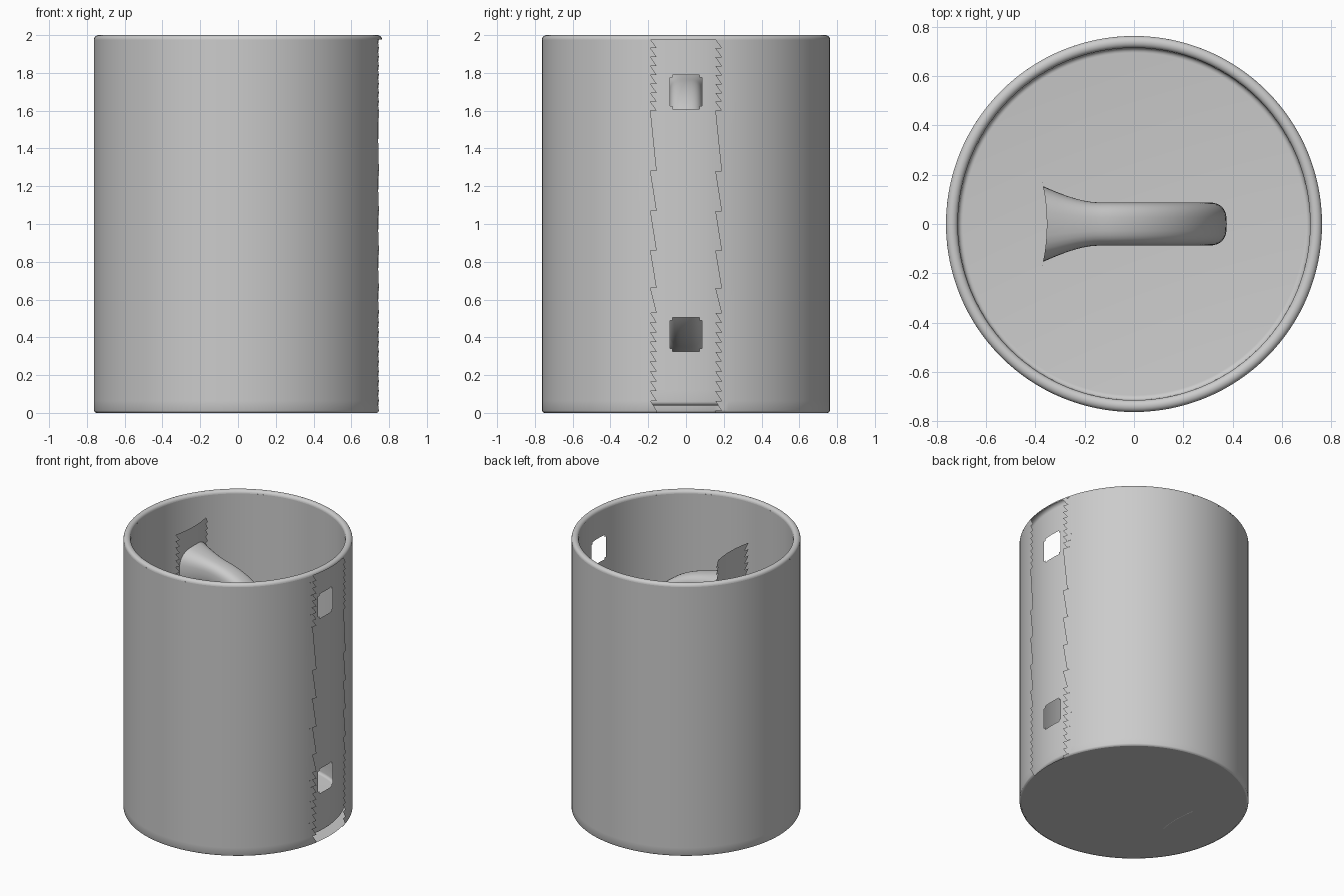
import bpy, bmesh
from math import sin, cos, asin, pi, sqrt, copysign, hypot

if "Cube" in bpy.data.objects:
    bpy.data.objects.remove(bpy.data.objects["Cube"])

R, RI = 0.762, 0.714        # outer and inner radius
SHIFT = -1.115              # how far the handle piece sits inward
HOLES = (0.415, 1.70)       # heights of the handle roots


def make(name, grids, smooth=40, kill=None):
    """Turn grids of points (rows of columns) into one welded mesh object."""
    bm = bmesh.new()
    for rows in grids:
        vs = [[bm.verts.new(p) for p in row] for row in rows]
        for a, b in zip(vs, vs[1:]):
            for i in range(len(a) - 1):
                bm.faces.new((a[i], a[i + 1], b[i + 1], b[i]))
    bmesh.ops.remove_doubles(bm, verts=bm.verts, dist=0.00005)
    if kill:
        dead = [f for f in bm.faces if kill(f.calc_center_median())]
        bmesh.ops.delete(bm, geom=dead, context='FACES')
    me = bpy.data.meshes.new(name)
    bm.to_mesh(me)
    bm.free()
    ob = bpy.data.objects.new(name, me)
    bpy.context.collection.objects.link(ob)
    bpy.ops.object.select_all(action='DESELECT')
    ob.select_set(True)
    bpy.context.view_layer.objects.active = ob
    bpy.ops.object.shade_smooth_by_angle(angle=smooth * pi / 180)
    return ob


def span(a, b, n):
    return [a + (b - a) * i / n for i in range(n + 1)]


def ring(r, z, angles, dx=0):
    return [(r * cos(a) + dx, r * sin(a), z) for a in angles]


def lathe(profile, angles):
    return [ring(r, z, angles) for r, z in profile]


# Saw-tooth heights of the torn strip, from top to bottom
TOP = 1.978
zs = span(TOP, 1.6, 8) + [1.28, 1.07, 0.86, 0.66] + span(0.53, 0.012, 10)
WIDE, NARROW = asin(0.188 / R), asin(0.155 / R)
body_cols = span(0.3, 2 * pi - 0.3, 100)
strip_cols = span(-0.19, 0.19, 8)


def wall_band(z0, z1):
    return [ring(R, z0, [NARROW] + body_cols + [2 * pi - WIDE]),
            ring(R, z1, [WIDE] + body_cols + [2 * pi - NARROW])]


def strip_band(z0, z1):
    return [ring(R, z0, [-WIDE] + strip_cols + [NARROW], SHIFT),
            ring(R, z1, [-NARROW] + strip_cols + [WIDE], SHIFT)]


bands = list(zip(zs, zs[1:]))

# Outer wall with the strip missing, plus rounded bottom edge
foot = [ring(r, z, [NARROW] + body_cols + [2 * pi - NARROW])
        for r, z in ((R, 0.012), (0.758, 0.004), (0.75, 0.0))]
make("outer_wall", [[*wall_band(a, b)][::-1] for a, b in bands] + [foot[::-1]])

# Underside and rounded rim
full = span(0, 2 * pi, 128)
make("underside", [lathe([(0.0, 0.001), (0.75, 0.001)], full)])
mid, half = (R + RI) / 2, (R - RI) / 2
rim = [(mid + half * cos(t), TOP + 0.022 * sin(t)) for t in span(0, pi, 10)]
make("rim", [lathe(rim, full)])

# Inner wall and floor, with two rounded holes where the handle was rooted
inner_cols = span(-0.18, 0.18, 18) + span(0.22, 2 * pi - 0.22, 104) + [2 * pi - 0.18]
levels = [TOP] + span(1.85, 1.55, 20) + span(1.4, 0.65, 5) + span(0.565, 0.265, 20) + [0.12]
inner = [(RI, z) for z in levels]
inner += [(RI - 0.02 + 0.02 * cos(t), 0.06 - 0.02 * sin(t)) for t in span(0, pi / 2, 5)]
inner.append((0.0, 0.04))


def in_hole(c):
    return c.x > 0.3 and any(
        (abs(c.y) / 0.092) ** 4 + (abs(c.z - h) / 0.09) ** 4 < 1 for h in HOLES)


make("inner_wall", [lathe(inner, inner_cols)], kill=in_hole)

# Torn strip carrying the handle, set inside the cup
strip_foot = [ring(r, z, [-NARROW] + strip_cols + [NARROW], SHIFT)
              for r, z in ((R, 0.012), (0.758, 0.004), (0.75, 0.0))]
make("handle_strip", [strip_band(a, b)[::-1] for a, b in bands] + [strip_foot[::-1]])


# Handle: rounded-square section swept along a C path, flared at both roots
def power(v, e):
    return copysign(abs(v) ** e, v)


ZM, HZ = sum(HOLES) / 2, (HOLES[1] - HOLES[0]) / 2
X0, X1 = R + SHIFT, 0.288
path = [(X0 + (X1 - X0) * power(cos(t), 0.85), ZM + HZ * power(sin(t), 0.85))
        for t in span(pi / 2, -pi / 2, 72)]
rows = []
for i, (x, z) in enumerate(path):
    ax, az = path[max(i - 1, 0)]
    bx, bz = path[min(i + 1, len(path) - 1)]
    tx, tz = bx - ax, bz - az
    if i in (0, len(path) - 1):
        tx, tz = (1 if i == 0 else -1), 0
    n = hypot(tx, tz)
    nx, nz = -tz / n, tx / n
    k = max(0, (-0.15 - x) / (-0.15 - X0)) ** 1.7
    w, h = 0.088 + 0.065 * k, 0.088 + 0.05 * k
    row = []
    for t in span(0, 2 * pi, 32):
        y, d = w * power(cos(t), 0.7), h * power(sin(t), 0.7)
        bend = (sqrt(R * R - y * y) - R) * k
        row.append((x + nx * d + bend, y, z + nz * d))
    rows.append(row)
make("handle", [rows], smooth=50)
